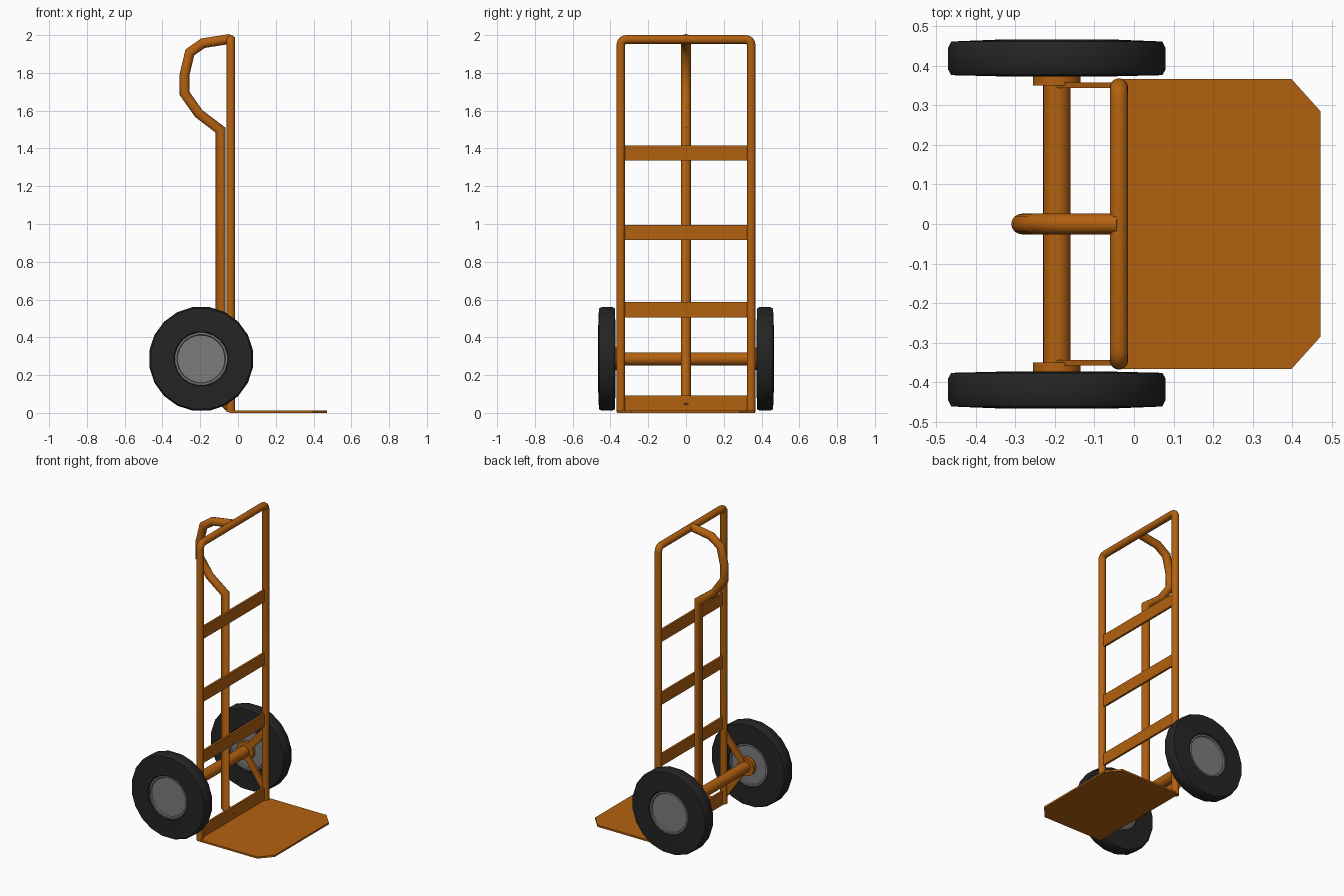
import bpy, bmesh, math
from mathutils import Vector

if "Cube" in bpy.data.objects:
    bpy.data.objects.remove(bpy.data.objects["Cube"])


def material(name, rgb):
    m = bpy.data.materials.new(name)
    m.diffuse_color = (*rgb, 1)
    m.use_nodes = True
    m.node_tree.nodes["Principled BSDF"].inputs["Base Color"].default_value = m.diffuse_color
    return m


ORANGE = material("orange_paint", (0.45, 0.12, 0.005))
RUBBER = material("black_rubber", (0.018, 0.018, 0.018))
STEEL = material("grey_steel", (0.2, 0.2, 0.2))


def finish(bm, name, mat, angle=40):
    bmesh.ops.recalc_face_normals(bm, faces=bm.faces)
    me = bpy.data.meshes.new(name)
    bm.to_mesh(me)
    bm.free()
    me.materials.append(mat)
    ob = bpy.data.objects.new(name, me)
    bpy.context.collection.objects.link(ob)
    bpy.ops.object.select_all(action='DESELECT')
    ob.select_set(True)
    bpy.context.view_layer.objects.active = ob
    bpy.ops.object.shade_smooth_by_angle(angle=math.radians(angle))
    return ob


def loft(bm, rings, closed=False):
    """Skin a list of point rings; cap the ends unless closed."""
    vr = [[bm.verts.new(p) for p in ring] for ring in rings]
    n = len(vr[0])
    for i in range(len(vr) if closed else len(vr) - 1):
        a, b = vr[i], vr[(i + 1) % len(vr)]
        for k in range(n):
            bm.faces.new((a[k], a[(k + 1) % n], b[(k + 1) % n], b[k]))
    if not closed:
        bm.faces.new(vr[0])
        bm.faces.new(vr[-1])


def tube(name, pts, r, normal, sides=16):
    """Round tube along a planar path with mitred bends."""
    pts, N = [Vector(p) for p in pts], Vector(normal)
    rings = []
    for i, p in enumerate(pts):
        t0 = (p - pts[i - 1]).normalized() if i else (pts[1] - p).normalized()
        t1 = (pts[i + 1] - p).normalized() if i < len(pts) - 1 else t0
        t = (t0 + t1).normalized()
        M = N.cross(t) / t.dot(t0)
        rings.append([p + r * (math.cos(a) * N + math.sin(a) * M)
                      for a in (2 * math.pi * k / sides for k in range(sides))])
    bm = bmesh.new()
    loft(bm, rings)
    return finish(bm, name, ORANGE, 50)


def prism(name, base, offset):
    """Extrude a flat polygon along an offset."""
    bm = bmesh.new()
    off = Vector(offset)
    loft(bm, [[Vector(p) for p in base], [Vector(p) + off for p in base]])
    return finish(bm, name, ORANGE, 30)


def lathe(name, profile, mat, cx, cz, side, sides=20, closed=True):
    """Revolve (radius, y) points around the axle; side mirrors in y."""
    rings = []
    for r, y in profile:
        rings.append([Vector((cx + r * math.cos(a), side * y, cz + r * math.sin(a)))
                      for a in (2 * math.pi * (k + 0.5) / sides for k in range(sides))])
    bm = bmesh.new()
    loft(bm, rings, closed)
    return finish(bm, name, mat, 30)


FX, FY, FR = -0.038, 0.345, 0.023      # main frame plane, half width, tube radius
AX, AZ = -0.195, 0.286                 # axle position

# Main hoop frame with rounded top corners
c, top = 0.03, 2.0 - FR
half = [(FX, FY, 0.005)] + [
    (FX, FY - c + c * math.cos(a), top - c + c * math.sin(a))
    for a in (math.pi / 2 * k / 4 for k in range(5))]
tube("main_frame", half + [(x, -y, z) for x, y, z in reversed(half)], FR, (1, 0, 0))

# Flat cross slats
for i, z in enumerate((0.052, 0.546, 0.955, 1.375)):
    prism(f"cross_slat_{i + 1}",
          [(FX - 0.007, -FY, z - 0.04), (FX - 0.007, FY, z - 0.04),
           (FX - 0.007, FY, z + 0.04), (FX - 0.007, -FY, z + 0.04)], (0.014, 0, 0))

# Centre spine running up into the looped handle
spine = [(-0.045, 0.03), (-0.093, 0.075), (-0.093, 1.497), (-0.208, 1.585),
         (-0.284, 1.693), (-0.284, 1.787), (-0.255, 1.908), (-0.186, 1.957), (-0.04, 1.98)]
tube("spine_and_handle", [(x, 0, z) for x, z in spine], 0.026, (0, 1, 0))

# Toe plate with clipped corners
prism("toe_plate", [(-0.045, -0.366, 0), (0.398, -0.366, 0), (0.471, -0.285, 0),
                    (0.471, 0.285, 0), (0.398, 0.366, 0), (-0.045, 0.366, 0)],
      (0, 0, 0.012))

# Axle
tube("axle", [(AX, -0.4, AZ), (AX, 0.4, AZ)], 0.035, (1, 0, 0), 20)

for side, tag in ((1, "left"), (-1, "right")):
    # Axle collar
    lathe(f"axle_collar_{tag}", [(0.061, 0.35), (0.061, 0.374)], ORANGE,
          AX, AZ, side, closed=False)
    # Flat braces from collar to frame
    for z, part in ((0.47, "upper"), (0.06, "lower")):
        a, b = Vector((AX, 0, AZ)), Vector((FX, 0, z))
        d = (b - a).normalized()
        w = Vector((-d.z, 0, d.x)) * 0.022
        y = Vector((0, side * 0.344, 0))
        prism(f"{part}_brace_{tag}", [a - w + y, b - w + y, b + w + y, a + w + y],
              (0, side * 0.014, 0))
    # Tyre
    lathe(f"tyre_{tag}", [(0.137, 0.384), (0.145, 0.373), (0.27, 0.376), (0.278, 0.39),
                          (0.278, 0.445), (0.27, 0.461), (0.145, 0.466), (0.137, 0.455)],
          RUBBER, AX, AZ, side)
    # Wheel hub with a raised rim and dished faces
    lathe(f"hub_{tag}", [(0.126, 0.386), (0.13, 0.379), (0.14, 0.379), (0.14, 0.46),
                         (0.13, 0.46), (0.126, 0.453)], STEEL, AX, AZ, side, closed=False)
